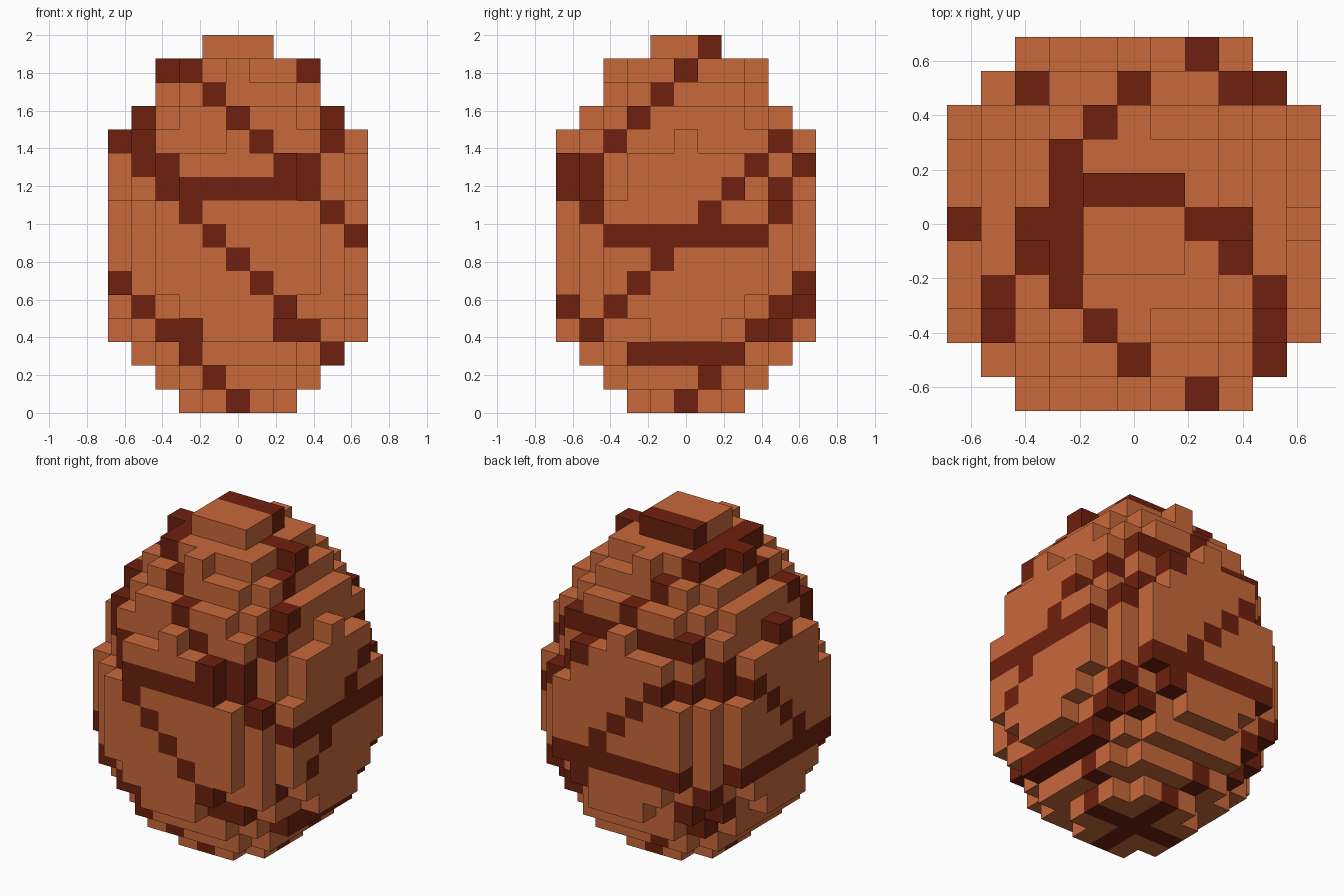
import bpy, bmesh
from mathutils import Vector

if "Cube" in bpy.data.objects:
    bpy.data.objects.remove(bpy.data.objects["Cube"])

V = 0.125  # edge length of one block

# Half-width in x of every layer, listed for rows |j| = 0, 1, 2 ...
BELLY = [5, 5, 5, 5, 4, 3]
SHOULDER = [5, 5, 5, 4, 3, 2]
LAYERS = [
    [2, 2, 1], [3, 3, 3, 2], [4, 4, 4, 3, 2], [5, 5, 4, 4, 3, 1],
    [5, 5, 5, 4, 4, 2], BELLY, BELLY, BELLY, BELLY, SHOULDER, SHOULDER,
    [5, 4, 4, 4, 3, 0], [4, 4, 4, 3, 2], [3, 3, 3, 2], [3, 2, 2, 0], [1, 1],
]

# Dark markings for each side: (layer, first column, last column)
FRONT = [
    (14, -3, -2), (13, -1, -1), (12, 0, 0), (12, -4, -4), (12, 4, 4),
    (11, 1, 1), (11, -5, -4), (11, 4, 4), (10, 2, 3), (10, -4, -3),
    (9, -3, 3), (8, -2, -2), (8, 4, 4), (7, -1, -1), (7, 5, 5), (6, 0, 0),
    (5, 1, 1), (4, 2, 2), (4, -4, -4), (3, -3, -2), (3, 2, 3), (2, -2, -2),
    (1, -1, -1), (0, 0, 0),
]
RIGHT = [
    (14, 0, 0), (13, -1, -1), (12, -2, -2), (11, -3, -3), (11, 4, 4),
    (10, 3, 3), (10, 5, 5), (9, 2, 2), (9, 4, 4), (8, 1, 1), (8, 4, 4),
    (7, -3, 3), (6, -1, -1), (5, -2, -2), (4, -3, -3), (4, 4, 5),
    (3, 3, 4), (2, -2, 2), (1, 1, 1), (0, 0, 0),
]
BACK = [
    (15, -1, 1), (13, -1, -1), (12, 0, 0), (11, -3, -1), (11, 1, 3),
    (9, -2, -2), (8, -1, -1), (7, 0, 0), (6, 1, 1), (5, -3, 3),
    (4, -4, -4), (3, -3, -3), (2, -3, -3), (1, -1, -1), (0, 0, 0),
    (9, -3, -3),
]
LEFT = [
    (14, -2, 2), (13, -1, -1), (10, 3, 3), (9, 2, 3), (8, 1, 1), (7, 0, 0),
    (6, -1, -1), (5, -3, 3), (3, 3, 3), (0, 0, 0),
]

blocks = set()
for k, rows in enumerate(LAYERS):
    for j in range(1 - len(rows), len(rows)):
        w = rows[abs(j)]
        blocks.update((i, j, k) for i in range(-w, w + 1))

# Blocks darkened from the top and the cross under the base
dark = {(-2, 0, 14), (2, 0, 14), (-3, -1, 13)}
dark |= {b for b in blocks if b[2] == 0 and 0 in b[:2]}


def paint(marks, axis, sign):
    """Darken the outermost block of each marked column on one side."""
    for k, first, last in marks:
        for c in range(first, last + 1):
            column = [b for b in blocks if b[2] == k and b[1 - axis] == c]
            if column:
                dark.add(max(column, key=lambda b: sign * b[axis]))


paint(FRONT, 1, -1)
paint(BACK, 1, 1)
paint(RIGHT, 0, 1)
paint(LEFT, 0, -1)


def material(name, colour):
    m = bpy.data.materials.new(name)
    m.diffuse_color = (*colour, 1)
    m.use_nodes = True
    m.node_tree.nodes["Principled BSDF"].inputs["Base Color"].default_value = m.diffuse_color
    return m


# Egg: outer faces of the stacked blocks
bm = bmesh.new()
verts = {}


def corner(p):
    key = tuple(round(c * 2) for c in p)
    if key not in verts:
        verts[key] = bm.verts.new(Vector(p) * V)
    return verts[key]


for b in sorted(blocks):
    centre = Vector((b[0], b[1], b[2] + 0.5))
    for axis in range(3):
        for sign in (-1, 1):
            n = [0, 0, 0]
            n[axis] = sign
            if (b[0] + n[0], b[1] + n[1], b[2] + n[2]) in blocks:
                continue
            u, v = Vector((0, 0, 0)), Vector((0, 0, 0))
            u[(axis + 1) % 3] = 0.5
            v[(axis + 2) % 3] = 0.5 * sign
            mid = centre + Vector(n) * 0.5
            face = bm.faces.new([corner(mid + u * s + v * t) for s, t in
                                 ((-1, -1), (1, -1), (1, 1), (-1, 1))])
            face.material_index = int(b in dark)

mesh = bpy.data.meshes.new("egg_shell")
bm.to_mesh(mesh)
bm.free()
mesh.materials.append(material("terracotta", (0.58, 0.14, 0.042)))
mesh.materials.append(material("dark_brown", (0.156, 0.0144, 0.0044)))
egg = bpy.data.objects.new("egg_shell", mesh)
bpy.context.collection.objects.link(egg)
